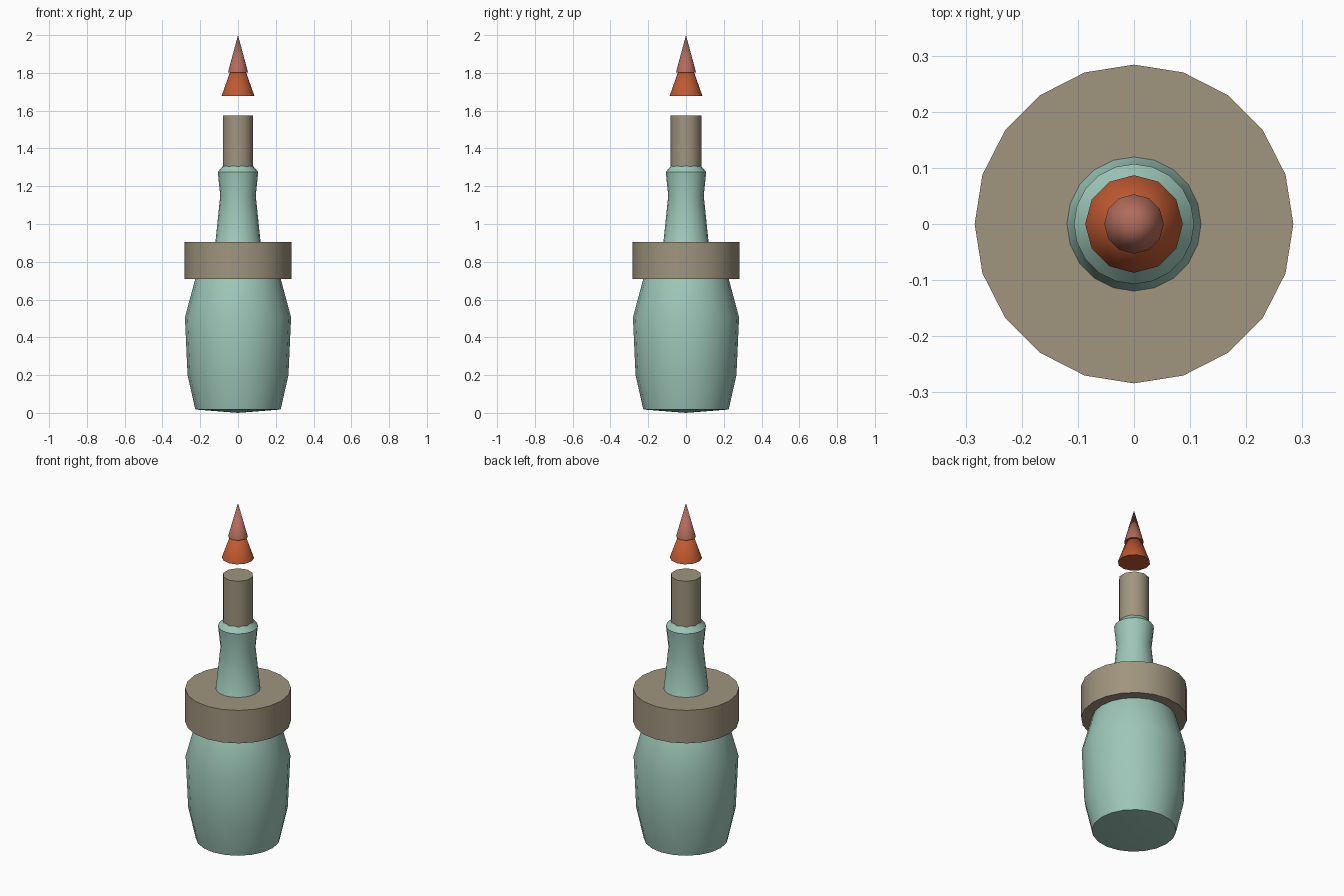
import bpy, bmesh, math

if "Cube" in bpy.data.objects:
    bpy.data.objects.remove(bpy.data.objects["Cube"])


def material(name, rgb):
    m = bpy.data.materials.new(name)
    m.diffuse_color = (*rgb, 1.0)
    m.use_nodes = True
    m.node_tree.nodes["Principled BSDF"].inputs["Base Color"].default_value = m.diffuse_color
    return m


TEAL = material("teal_glass", (0.34, 0.57, 0.48))
TAN = material("tan_cork", (0.35, 0.30, 0.21))
ORANGE = material("flame_orange", (0.52, 0.10, 0.03))
PINK = material("flame_pink", (0.44, 0.15, 0.105))


def lathe(name, profile, sides, mat, phase=0.0):
    """Revolve (radius, z) points around z; zero radius closes an end."""
    bm = bmesh.new()
    rings = []
    for r, z in profile:
        if r == 0:
            rings.append([bm.verts.new((0, 0, z))] * sides)
        else:
            angles = [phase + 2 * math.pi * i / sides for i in range(sides)]
            rings.append([bm.verts.new((r * math.cos(a), r * math.sin(a), z))
                          for a in angles])
    for low, high in zip(rings, rings[1:]):
        for i in range(sides):
            j = (i + 1) % sides
            quad = list(dict.fromkeys((low[i], low[j], high[j], high[i])))
            bm.faces.new(quad)
    bmesh.ops.recalc_face_normals(bm, faces=bm.faces)
    mesh = bpy.data.meshes.new(name)
    bm.to_mesh(mesh)
    bm.free()
    mesh.materials.append(mat)
    obj = bpy.data.objects.new(name, mesh)
    bpy.context.collection.objects.link(obj)
    bpy.ops.object.select_all(action='DESELECT')
    obj.select_set(True)
    bpy.context.view_layer.objects.active = obj
    bpy.ops.object.shade_smooth_by_angle(angle=math.radians(38))
    return obj


# Bottle: belly, shoulder hidden in the collar, waisted neck and bevelled lip
lathe("bottle", [(0, 0.0), (0.226, 0.018), (0.267, 0.20), (0.281, 0.505),
                 (0.226, 0.71), (0.12, 0.90), (0.094, 1.15), (0.107, 1.275),
                 (0.08, 1.307), (0, 1.32)], 20, TEAL)

# Wide collar around the shoulder
lathe("collar", [(0, 0.71), (0.284, 0.71), (0.284, 0.905), (0, 0.905)], 20, TAN)

# Stopper in the neck
lathe("stopper", [(0, 1.25), (0.083, 1.25), (0.083, 1.575), (0, 1.575)],
      10, TAN, math.pi / 2)

# Floating flame made of two stacked cones
lathe("flame_base", [(0, 1.677), (0.087, 1.677), (0, 1.925)], 12, ORANGE)
lathe("flame_tip", [(0, 1.803), (0.053, 1.803), (0, 2.0)], 12, PINK)
